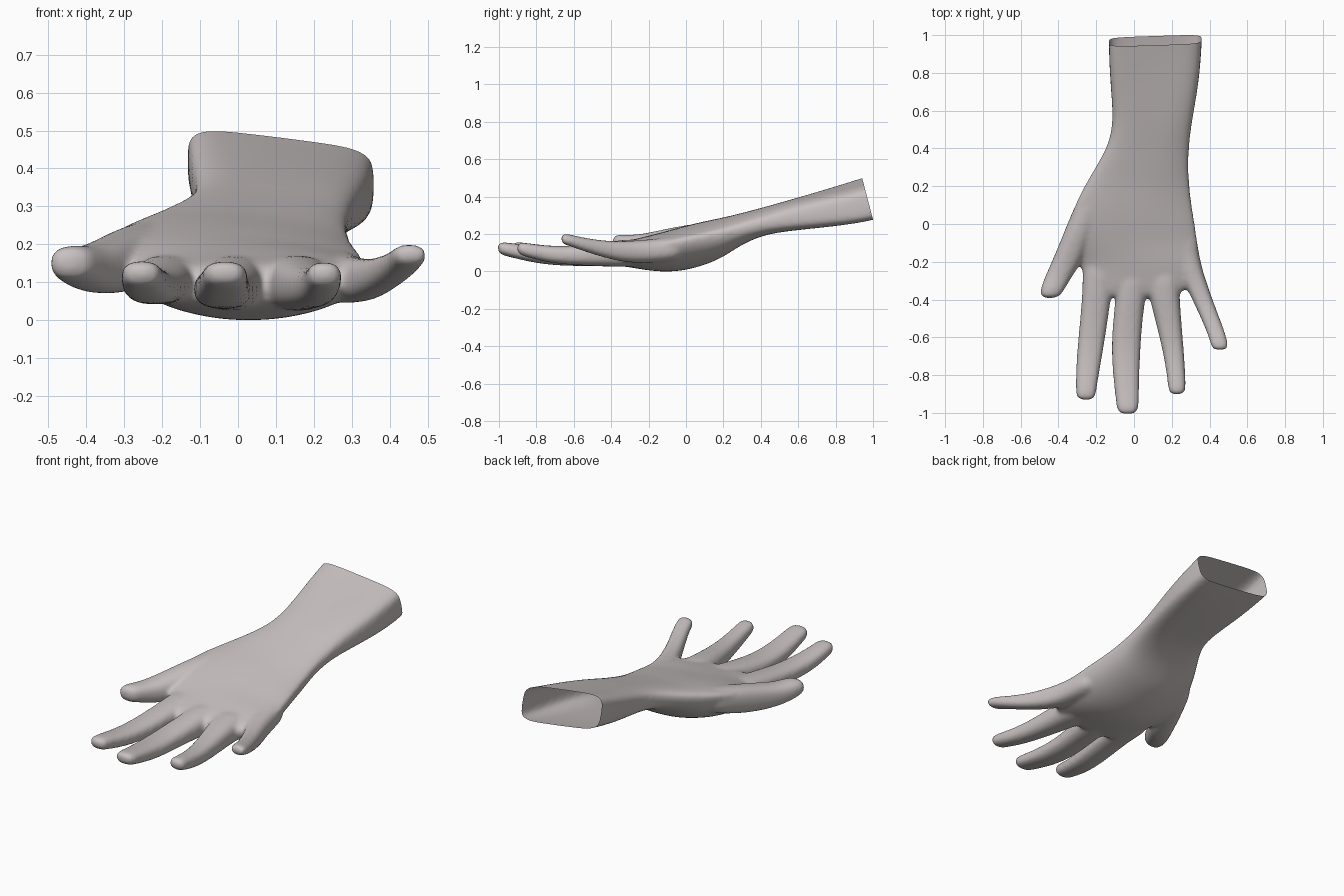
import bpy, bmesh, math
from mathutils import Vector

cube = bpy.data.objects.get("Cube")
if cube:
    bpy.data.objects.remove(cube, do_unlink=True)

skin = bpy.data.materials.new("skin_grey")
skin.use_nodes = True
colour = (0.58, 0.53, 0.53, 1)
skin.diffuse_color = colour
skin.node_tree.nodes["Principled BSDF"].inputs["Base Color"].default_value = colour

SIDES = 28
PAD = 0.005  # makes up for the thinning by the smoothing
bm = bmesh.new()


def power(value, n):
    return math.copysign(abs(value) ** (2 / n), value)


def section(y, x0, x1, z_right, z_left, up, down, n):
    """Rounded outline across the arm; its middle line slopes between both edges."""
    ring = []
    for i in range(SIDES):
        a = 2 * math.pi * i / SIDES
        u, v = power(math.cos(a), n), power(math.sin(a), n)
        mid = z_right + (z_left - z_right) * (u + 1) / 2
        x = (x0 + x1) / 2 + u * ((x1 - x0) / 2 + PAD)
        ring.append(bm.verts.new((x, y, mid + v * (up if v > 0 else down))))
    return ring


def loft(rings):
    for a, b in zip(rings, rings[1:]):
        for i in range(SIDES):
            j = (i + 1) % SIDES
            bm.faces.new((a[i], a[j], b[j], b[i]))
    bm.faces.new(rings[0][::-1])
    bm.faces.new(rings[-1])


def finger(rows):
    """Rows hold y, both x edges, underside and top."""
    loft([section(y, x0, x1, (zb + zt) / 2, (zb + zt) / 2,
                  (zt - zb) / 2 + PAD / 2, (zt - zb) / 2 + PAD / 2, 2.5)
          for y, x0, x1, zb, zt in rows])


# Forearm, wrist and palm
loft([section(*row) for row in (
    (1.15, -.13, .36, .475, .405, .105, .105, 5),
    (.95, -.13, .355, .42, .35, .10, .10, 5),
    (.75, -.122, .34, .365, .32, .09, .093, 4),
    (.55, -.103, .303, .32, .29, .075, .08, 3.4),
    (.42, -.13, .287, .30, .265, .06, .078, 2.8),
    (.30, -.20, .283, .275, .24, .055, .105, 2.4),
    (.20, -.26, .29, .255, .215, .052, .155, 2.2),
    (.10, -.31, .302, .24, .195, .05, .18, 2),
    (0, -.345, .32, .215, .175, .05, .185, 1.95),
    (-.10, -.345, .333, .19, .155, .045, .173, 1.95),
    (-.20, -.28, .34, .14, .135, .058, .13, 2.1),
    (-.30, -.26, .31, .12, .12, .05, .095, 2.4),
    (-.40, -.235, .235, .105, .105, .042, .065, 2.5))])

# Thumb
finger(((.18, -.27, -.10, .15, .275), (.05, -.328, -.18, .11, .257),
        (-.08, -.38, -.235, .08, .235), (-.20, -.43, -.28, .073, .208),
        (-.28, -.467, -.335, .085, .195), (-.35, -.493, -.375, .108, .2),
        (-.395, -.49, -.405, .12, .193)))
# Index finger
finger(((-.15, -.27, -.10, .05, .18), (-.30, -.265, -.115, .05, .17),
        (-.45, -.275, -.135, .05, .15), (-.60, -.29, -.157, .045, .135),
        (-.75, -.302, -.182, .055, .138), (-.88, -.305, -.205, .085, .158),
        (-.935, -.298, -.21, .10, .16)))
# Middle finger
finger(((-.20, -.085, .07, .03, .18), (-.35, -.088, .063, .03, .17),
        (-.50, -.105, .04, .035, .145), (-.65, -.116, .03, .035, .13),
        (-.80, -.107, .023, .048, .135), (-.95, -.09, .022, .085, .155),
        (-1.01, -.083, .015, .10, .162)))
# Ring finger
finger(((-.20, .07, .235, .03, .18), (-.35, .076, .235, .03, .17),
        (-.48, .11, .243, .035, .15), (-.62, .145, .255, .04, .135),
        (-.75, .172, .265, .055, .138), (-.86, .185, .27, .085, .155),
        (-.905, .19, .265, .10, .157)))
# Little finger
finger(((0, .16, .315, .07, .20), (-.12, .19, .333, .055, .18),
        (-.23, .22, .353, .05, .17), (-.33, .28, .387, .055, .162),
        (-.44, .332, .425, .08, .165), (-.55, .382, .47, .115, .182),
        (-.63, .41, .494, .145, .202), (-.67, .418, .493, .155, .203)))

bmesh.ops.recalc_face_normals(bm, faces=bm.faces)
mesh = bpy.data.meshes.new("hand")
bm.to_mesh(mesh)
bm.free()
hand = bpy.data.objects.new("hand", mesh)
bpy.context.collection.objects.link(hand)

# Blend the palm and fingers into one smooth skin
sub = hand.modifiers.new("round", "SUBSURF")
sub.levels = 2
remesh = hand.modifiers.new("blend", "REMESH")
remesh.mode = "VOXEL"
remesh.voxel_size = 0.01
smooth = hand.modifiers.new("soften", "SMOOTH")
smooth.factor = 0.5
smooth.iterations = 12
graph = bpy.context.evaluated_depsgraph_get()
blended = bpy.data.meshes.new_from_object(hand.evaluated_get(graph))
hand.modifiers.clear()

# Cut the forearm open with a slanted plane
bm = bmesh.new()
bm.from_mesh(blended)
bmesh.ops.bisect_plane(bm, geom=bm.verts[:] + bm.edges[:] + bm.faces[:],
                       plane_co=(0, 1, .28), plane_no=Vector((0, .23, .06)).normalized(),
                       clear_outer=True)
lowest = min(v.co.z for v in bm.verts)
for v in bm.verts:
    v.co.z -= lowest
for f in bm.faces:
    f.smooth = True
    f.material_index = 0
bm.to_mesh(blended)
bm.free()
blended.materials.clear()
blended.materials.append(skin)
hand.data = blended
